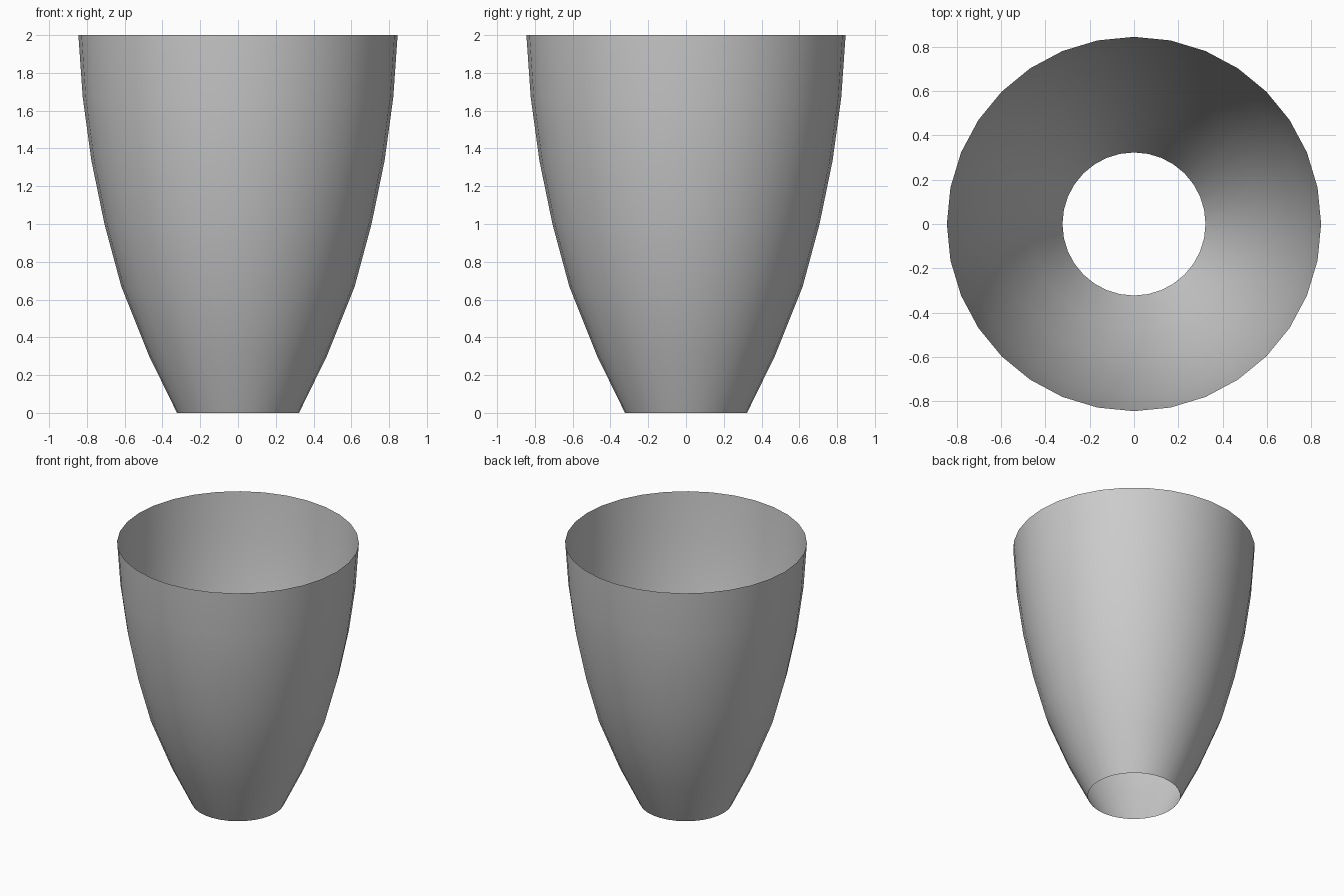
import bpy, bmesh, math

if "Cube" in bpy.data.objects:
    bpy.data.objects.remove(bpy.data.objects["Cube"])

SIDES = 32
# Wall profile: (radius, height), open at both ends
PROFILE = [(0.323, 0.0), (0.47, 0.30), (0.618, 0.67), (0.707, 1.0),
           (0.776, 1.335), (0.822, 1.67), (0.845, 2.0)]

# Thin tapered shell, lathed around z
bm = bmesh.new()
rings = []
for r, z in PROFILE:
    rings.append([bm.verts.new((r * math.cos(2 * math.pi * i / SIDES),
                                r * math.sin(2 * math.pi * i / SIDES), z))
                  for i in range(SIDES)])
for low, high in zip(rings, rings[1:]):
    for i in range(SIDES):
        j = (i + 1) % SIDES
        bm.faces.new((low[i], low[j], high[j], high[i])).smooth = True

mesh = bpy.data.meshes.new("tapered_cup_shell")
bm.to_mesh(mesh)
bm.free()
shell = bpy.data.objects.new("tapered_cup_shell", mesh)
bpy.context.collection.objects.link(shell)
